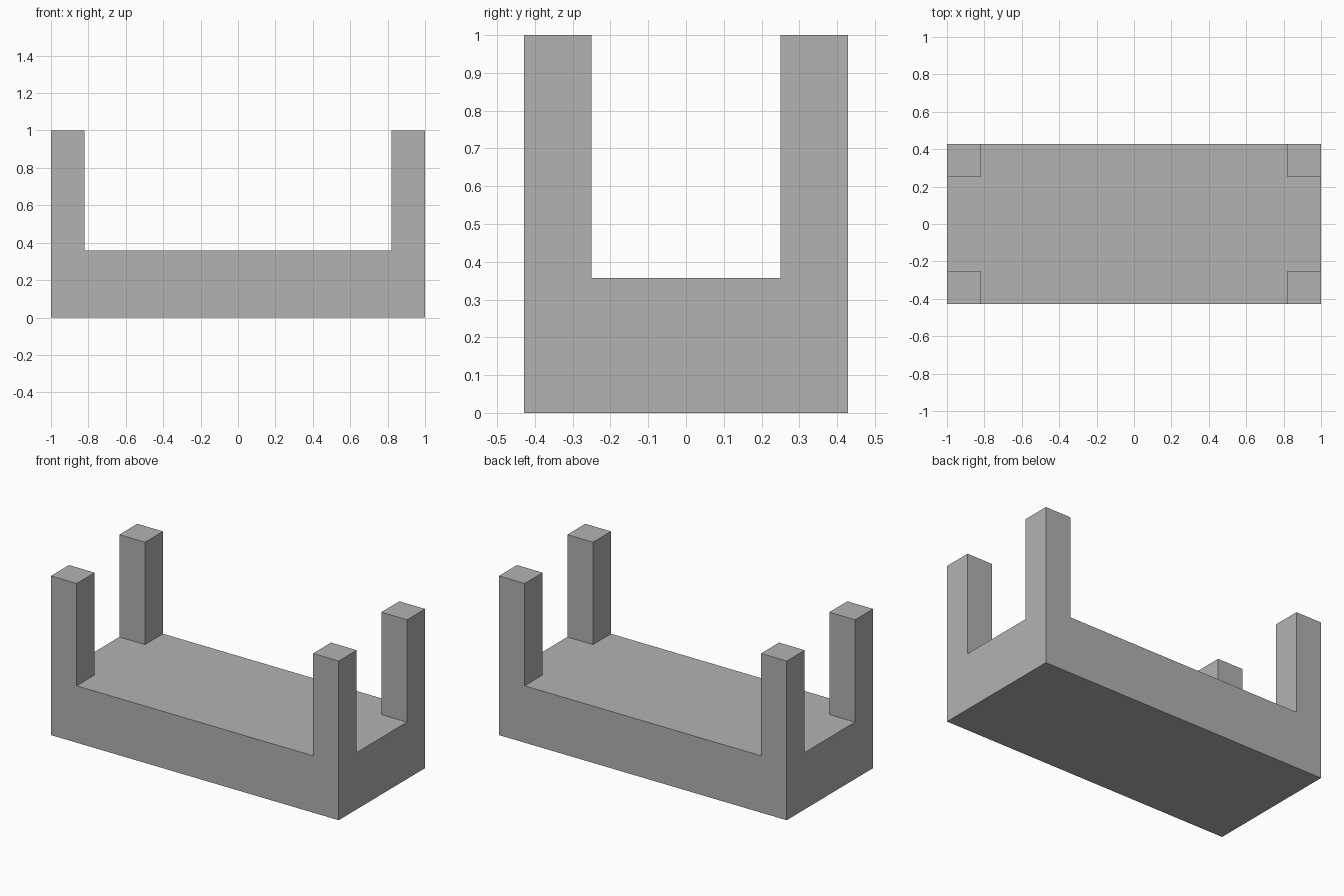
import bpy
import bmesh

cube = bpy.data.objects.get("Cube")
if cube:
    bpy.data.objects.remove(cube, do_unlink=True)

UNIT = 1 / 14
HALF_X, HALF_Y = 14 * UNIT, 6 * UNIT
POST = 2.5 * UNIT
BASE_TOP, POST_TOP = 5 * UNIT, 1.0

grey = bpy.data.materials.new("plain grey")
grey.use_nodes = True
colour = (0.448, 0.448, 0.448, 1)
grey.diffuse_color = colour
grey.node_tree.nodes["Principled BSDF"].inputs["Base Color"].default_value = colour

# Solid base block
bm = bmesh.new()
bmesh.ops.create_cube(bm, size=1)
for v in bm.verts:
    v.co.x *= 2 * HALF_X
    v.co.y *= 2 * HALF_Y
    v.co.z = BASE_TOP if v.co.z > 0 else 0

# Cut lines along the inner sides of the posts
for axis, half in ((0, HALF_X), (1, HALF_Y)):
    for side in (-1, 1):
        point, normal = [0, 0, 0], [0, 0, 0]
        point[axis], normal[axis] = side * (half - POST), 1
        bmesh.ops.bisect_plane(bm, geom=bm.verts[:] + bm.edges[:] + bm.faces[:],
                               plane_co=point, plane_no=normal)

# Raise a square post from each top corner
corners = []
for f in bm.faces:
    c = f.calc_center_median()
    if f.normal.z > 0.5 and abs(c.x) > HALF_X - POST and abs(c.y) > HALF_Y - POST:
        corners.append(f)
for f in corners:
    post = bmesh.ops.extrude_discrete_faces(bm, faces=[f])["faces"][0]
    for v in post.verts:
        v.co.z = POST_TOP

# Merge coplanar faces into clean flat sides
bmesh.ops.remove_doubles(bm, verts=bm.verts[:], dist=0.0001)
bmesh.ops.dissolve_limit(bm, angle_limit=0.01, verts=bm.verts[:], edges=bm.edges[:])
bmesh.ops.recalc_face_normals(bm, faces=bm.faces[:])

mesh = bpy.data.meshes.new("base_with_corner_posts")
bm.to_mesh(mesh)
bm.free()
mesh.materials.append(grey)
frame = bpy.data.objects.new("base_with_corner_posts", mesh)
bpy.context.collection.objects.link(frame)
